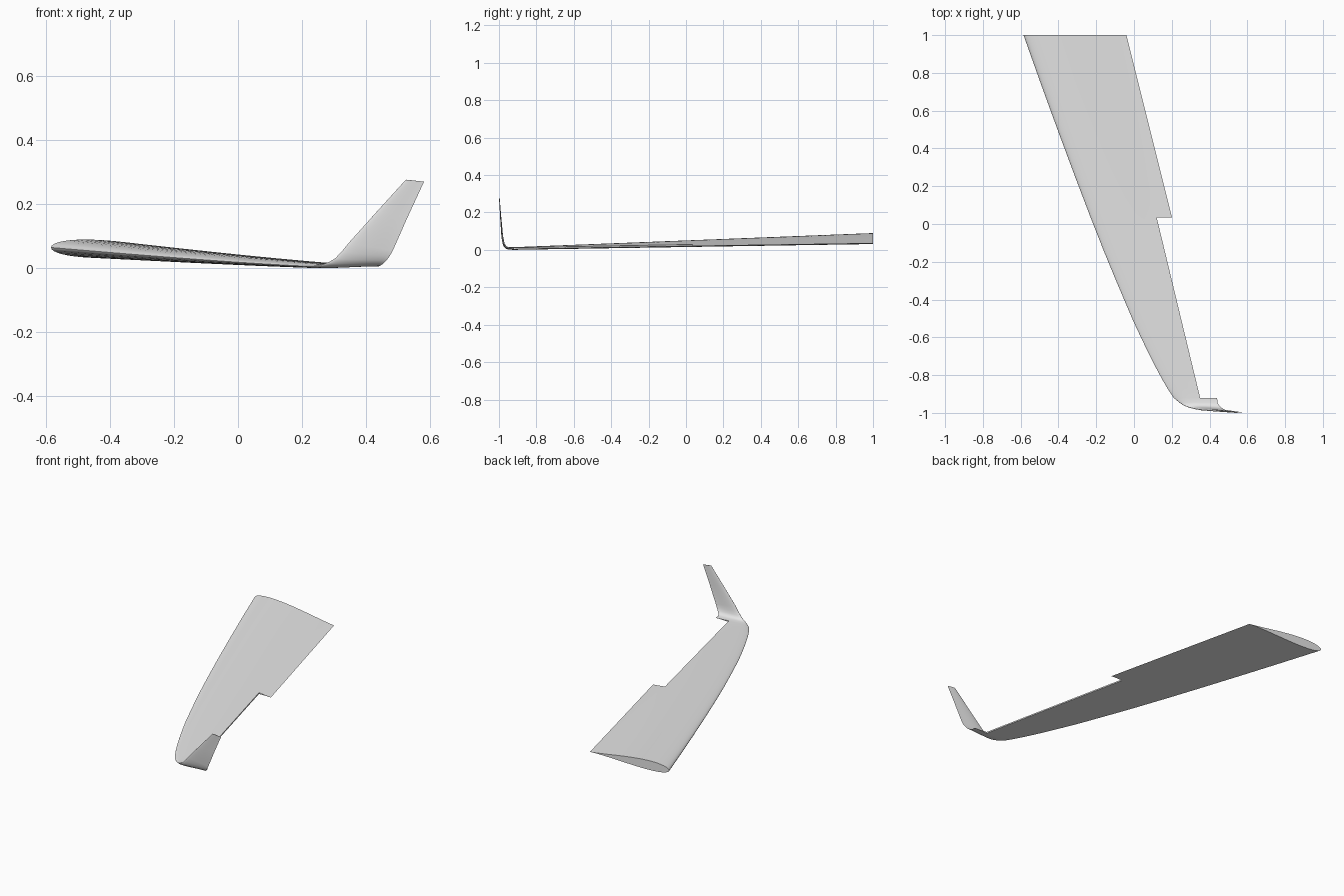
import bpy, bmesh, math
from mathutils import Vector

if "Cube" in bpy.data.objects:
    bpy.data.objects.remove(bpy.data.objects["Cube"])

grey = bpy.data.materials.new("wing grey")
grey.diffuse_color = (0.8, 0.8, 0.8, 1)
grey.use_nodes = True
grey.node_tree.nodes["Principled BSDF"].inputs["Base Color"].default_value = grey.diffuse_color

CUT_A, CUT_B = 0.035, -0.92          # ends of the aileron gap


def blend(a, b, t):
    return a + (b - a) * t


# Stations: leading edge, trailing edge, bend angle, thickness scale, rear spar fraction, gap flag
stations = []
for y, x in [(1, -.585), (.75, -.496), (.5, -.405), (.25, -.312), (.035, -.23), (-.15, -.157),
             (-.3, -.095), (-.5, -.01), (-.6, .0365), (-.7, .085), (-.77, .121),
             (-.82, .148), (-.87, .177), (-.92, .21)]:
    t = (1 - y) / 1.92
    te = Vector((blend(-.04, .44, t), y, blend(.035, .006, t)))
    le = Vector((x, y, blend(.065, .007, t)))
    cut_x = blend(.12, .35, (CUT_A - y) / (CUT_A - CUT_B))
    spar = .814 if y > CUT_A else (cut_x - x) / (te.x - x)
    stations.append((le, te, 0, blend(1, .25, t), spar))

# Blended bend and upright winglet
for le, te, bend, s in [
        ((.24, -.945, .0075), (.442, -.945, .0065), 8, .235),
        ((.262, -.960, .011), (.448, -.957, .010), 28, .22),
        ((.285, -.969, .019), (.455, -.966, .015), 45, .205),
        ((.305, -.975, .032), (.464, -.973, .024), 60, .19),
        ((.325, -.979, .053), (.473, -.979, .036), 74, .175),
        ((.347, -.983, .080), (.484, -.984, .055), 83, .16),
        ((.435, -.991, .178), (.531, -.991, .161), 85, .11),
        ((.525, -.998, .277), (.582, -.998, .271), 86, .06)]:
    stations.append((Vector(le), Vector(te), math.radians(bend), s, .61))

FRONT = [(1 - math.cos(math.pi / 2 * i / 16)) for i in range(17)]   # nose to rear spar
REAR = [i / 4 for i in range(1, 5)]                                # rear spar to trailing edge
NF = len(FRONT) - 1
N = NF + len(REAR)

bm = bmesh.new()
upper, lower = [], []
for le, te, bend, s, f in stations:
    normal = Vector((0, math.sin(bend), math.cos(bend)))
    us = [f * t for t in FRONT] + [blend(f, 1, t) for t in REAR]
    up, lo = [], []
    for j, u in enumerate(us):
        base = le.lerp(te, u)
        camber = .018 * u * (1 - u)
        half = .0877 * math.sqrt(u) * max(0, 1 - u) ** 1.5
        a = bm.verts.new(base + normal * s * (camber + half))
        b = a if j in (0, N) else bm.verts.new(base + normal * s * (camber - half))
        up.append(a)
        lo.append(b)
    upper.append(up)
    lower.append(lo)


def face(*vs):
    vs = list(dict.fromkeys(vs))
    if len(vs) > 2:
        bm.faces.new(vs)


def rib(k, j0, j1):
    for j in range(j0, j1):
        face(upper[k][j], upper[k][j + 1], lower[k][j + 1], lower[k][j])


# Skins, leaving out the rear panel along the aileron gap
first, last = 4, 13
for k in range(len(stations) - 1):
    gap = first <= k < last
    for j in range(NF if gap else N):
        for side in (upper, lower):
            face(side[k][j], side[k][j + 1], side[k + 1][j + 1], side[k + 1][j])
    if gap:                                             # rear spar wall
        face(upper[k][NF], upper[k + 1][NF], lower[k + 1][NF], lower[k][NF])

# Root and tip caps, and both ends of the gap
rib(0, 0, N)
rib(len(stations) - 1, 0, N)
rib(first, NF, N)
rib(last, NF, N)

# Remove the unused rear points inside the gap
bmesh.ops.delete(bm, geom=[v for v in bm.verts if not v.link_faces], context='VERTS')
bmesh.ops.recalc_face_normals(bm, faces=bm.faces)

mesh = bpy.data.meshes.new("wing")
bm.to_mesh(mesh)
bm.free()
mesh.materials.append(grey)
wing = bpy.data.objects.new("wing_with_winglet", mesh)
bpy.context.collection.objects.link(wing)
bpy.context.view_layer.objects.active = wing
wing.select_set(True)
bpy.ops.object.shade_smooth_by_angle(angle=math.radians(35))
